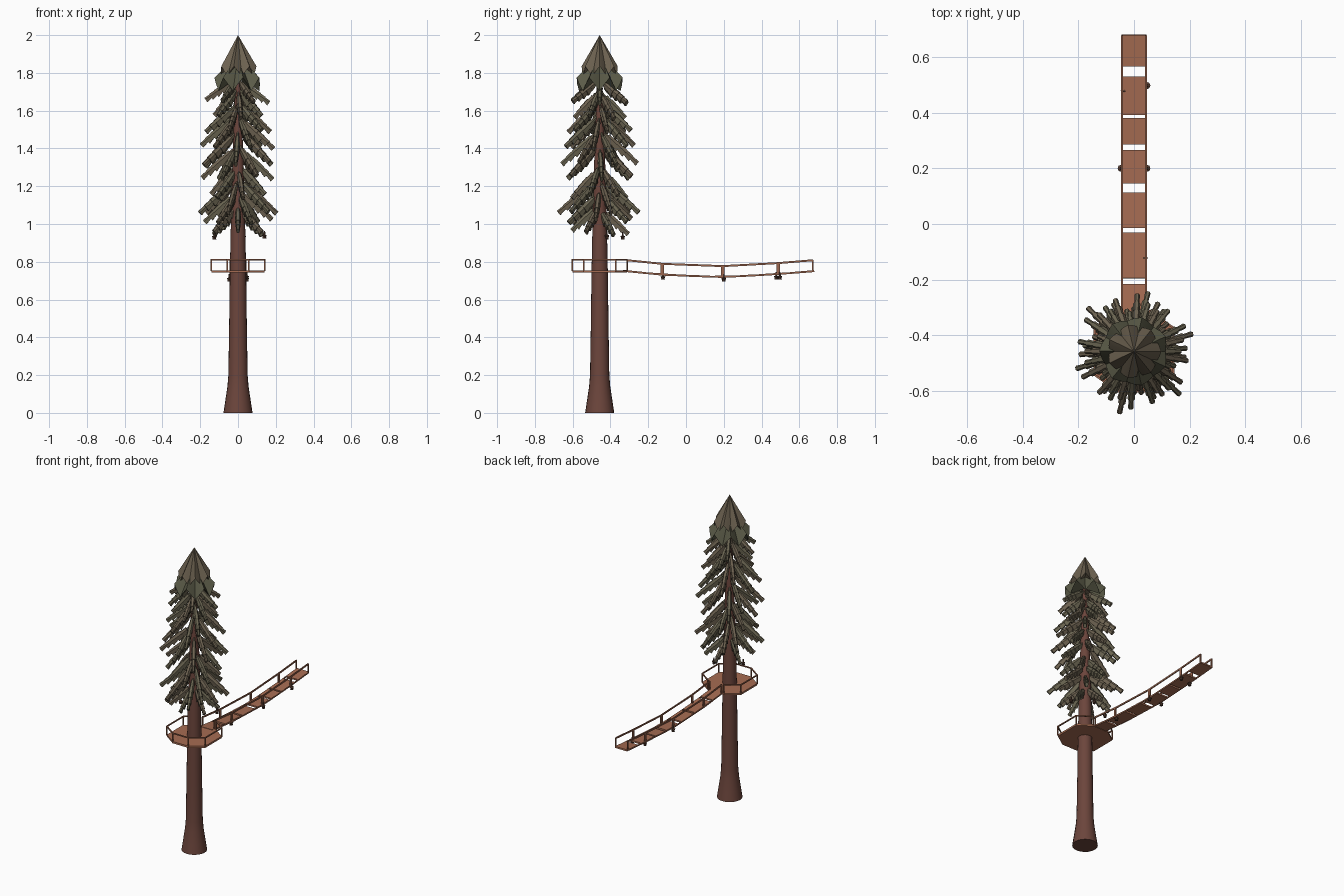
import bpy, bmesh, math, random
from mathutils import Vector

if "Cube" in bpy.data.objects:
    bpy.data.objects.remove(bpy.data.objects["Cube"])

random.seed(4)
CY = -0.457  # tree centre on y


def material(name, rgb):
    m = bpy.data.materials.new(name)
    m.diffuse_color = (*rgb, 1)
    m.use_nodes = True
    m.node_tree.nodes["Principled BSDF"].inputs["Base Color"].default_value = m.diffuse_color
    return m


BARK = material("bark", (0.15, 0.06, 0.045))
WOOD = material("planks", (0.38, 0.15, 0.085))
RAIL = material("rails", (0.32, 0.13, 0.075))
LEAF = [material("needles_olive", (0.14, 0.125, 0.08)), material("needles_brown", (0.15, 0.12, 0.08)),
        material("needles_green", (0.105, 0.105, 0.065))]
DARK = material("cones", (0.09, 0.045, 0.03))


def finish(bm, name, mat, smooth=False):
    bmesh.ops.recalc_face_normals(bm, faces=bm.faces)
    me = bpy.data.meshes.new(name)
    bm.to_mesh(me)
    bm.free()
    me.materials.append(mat)
    ob = bpy.data.objects.new(name, me)
    bpy.context.collection.objects.link(ob)
    if smooth:
        bpy.context.view_layer.objects.active = ob
        ob.select_set(True)
        bpy.ops.object.shade_smooth_by_angle(angle=math.radians(40))
        ob.select_set(False)
    return ob


def skin(bm, rings, cap=True):
    """Bridge equal-sized rings of points, capping both ends."""
    vs = [[bm.verts.new(p) for p in r] for r in rings]
    n = len(vs[0])
    for a, b in zip(vs, vs[1:]):
        for i in range(n):
            bm.faces.new((a[i], a[(i + 1) % n], b[(i + 1) % n], b[i]))
    if cap:
        bm.faces.new(vs[0])
        bm.faces.new(vs[-1])


def ring(r, z, n, cx=0.0, cy=CY):
    return [(cx + r * math.cos(math.tau * i / n), cy + r * math.sin(math.tau * i / n), z) for i in range(n)]


def beam(bm, a, b, w, h):
    """Rectangular bar from a to b."""
    a, b = Vector(a), Vector(b)
    d = (b - a).normalized()
    side = d.cross(Vector((0, 0, 1)))
    side = side.normalized() if side.length > 0.01 else Vector((1, 0, 0))
    up = side.cross(d)
    corners = [(-1, -1), (1, -1), (1, 1), (-1, 1)]
    skin(bm, [[p + side * (s * w / 2) + up * (t * h / 2) for s, t in corners] for p in (a, b)])


# Trunk with flared foot
TRUNK = [(0.077, 0), (0.068, 0.06), (0.056, 0.14), (0.051, 0.2), (0.047, 0.45), (0.043, 0.75),
         (0.039, 0.95), (0.030, 1.3), (0.020, 1.6), (0.010, 1.85)]
bm = bmesh.new()
skin(bm, [ring(r, z, 20) for r, z in TRUNK])
finish(bm, "trunk", BARK, True)


# Crown: two cones with pointed hems on a round outline
def crown(name, r, apex, tip, notch, teeth, inner, mat, phase):
    bm = bmesh.new()
    n = teeth * 4
    top = bm.verts.new((0, CY, apex))
    mid = bm.verts.new((0, CY, inner))
    hem = []
    for i in range(n):
        a = math.tau * (i / n + phase)
        t = (0, 0.5, 1, 0.5)[i % 4]
        rr = r * (1 - 0.10 * t)
        hem.append(bm.verts.new((rr * math.cos(a), CY + rr * math.sin(a), notch + (tip - notch) * t)))
    for i in range(n):
        j = (i + 1) % n
        bm.faces.new((top, hem[i], hem[j]))
        bm.faces.new((mid, hem[j], hem[i]))
    finish(bm, name, mat, True)


crown("crown_top", 0.098, 2.0, 1.782, 1.835, 7, 1.84, LEAF[1], 0.0)
crown("crown_skirt", 0.125, 1.90, 1.704, 1.775, 7, 1.78, LEAF[2], 0.07)


# Drooping branches: straight back, serrated underside
def branch(angle, z_tip, reach, drop, mat):
    out = Vector((math.cos(angle), math.sin(angle), 0))
    side = Vector((-out.y, out.x, 0))
    start = Vector((0, CY, z_tip + drop)) + out * 0.012
    end = Vector((0, CY, z_tip)) + out * reach
    up = (end - start).normalized().cross(side)
    if up.z < 0:
        up = -up
    rings, clumps = [], 6
    for k in range(clumps):
        s = (0.4, 0.8, 1.0, 0.95, 0.8, 0.6)[k]
        for t, f in ((k / clumps, 0.85), ((k + 1) / clumps, 1.03)):
            p = start.lerp(end, t)
            w, low, top = 0.0165 * s * f, -0.030 * s * f * f, 0.015 * s
            section = ((-0.5, top), (0.5, top), (1, 0), (0.6, low), (-0.6, low), (-1, 0))
            rings.append([p + side * (u * w) + up * v for u, v in section])
    bm = bmesh.new()
    skin(bm, rings)
    finish(bm, "branch", mat)


TIERS = [(1.65, 0.170, 0.11), (1.57, 0.135, 0.13), (1.49, 0.180, 0.14), (1.41, 0.195, 0.16),
         (1.32, 0.205, 0.17), (1.25, 0.190, 0.16), (1.15, 0.150, 0.15), (1.065, 0.220, 0.17),
         (1.02, 0.185, 0.15), (0.955, 0.150, 0.13)]
for t, (z, reach, drop) in enumerate(TIERS):
    for k in range(6):
        a = math.tau * k / 6 + t * 0.64
        branch(a, z + random.uniform(-0.012, 0.012),
               reach * random.uniform(0.97, 1.03), drop, LEAF[(t + k) % 2])

# Octagonal platform around the trunk
OCT = [(0.057, 0.145), (0.141, 0.085), (0.141, -0.085), (0.057, -0.145)]
OCT += [(-x, y) for x, y in reversed(OCT)]
OCT = [(x, y + CY) for x, y in OCT]
bm = bmesh.new()
skin(bm, [[(x, y, z) for x, y in OCT] for z in (0.743, 0.755)])
finish(bm, "platform", WOOD)

# Platform railing, open toward the bridge
bm = bmesh.new()
for x, y in OCT:
    beam(bm, (x, y, 0.75), (x, y, 0.812), 0.007, 0.007)
for (x, y), (u, v) in zip(OCT, OCT[1:]):
    beam(bm, (x, y, 0.81), (u, v, 0.81), 0.007, 0.007)
finish(bm, "platform_railing", RAIL)

# Sagging bridge
SAG = [(-0.31, 0.75), (-0.125, 0.731), (0.195, 0.719), (0.488, 0.735), (0.672, 0.75)]


def sag(y):
    for (a, za), (b, zb) in zip(SAG, SAG[1:]):
        if y <= b or b == SAG[-1][0]:
            return za + (zb - za) * (y - a) / (b - a)


bm = bmesh.new()
for a, b in [(-0.335, -0.215), (-0.195, -0.03), (-0.015, 0.112), (0.145, 0.265),
             (0.285, 0.38), (0.392, 0.53), (0.565, 0.679)]:
    beam(bm, (0, a, sag(a)), (0, b, sag(b)), 0.09, 0.010)
finish(bm, "bridge_planks", WOOD)

# Bridge railing on both sides
bm = bmesh.new()
for x in (-0.043, 0.043):
    for (a, za), (b, zb) in zip(SAG, SAG[1:]):
        beam(bm, (x, a, za), (x, b, zb), 0.005, 0.009)
        beam(bm, (x, a, za + 0.058), (x, b, zb + 0.058), 0.006, 0.010)
    for i, (y, z) in enumerate(SAG):
        w = 0.018 if 0 < i < 4 else 0.008
        beam(bm, (x, y, z), (x, y, z + 0.06), 0.006, w)
finish(bm, "bridge_railing", RAIL)

# Small hanging cones under the bridge and the lowest branches
bm = bmesh.new()
HANG = [(-0.046, 0.2, 0.722), (0.046, 0.2, 0.722), (0.046, 0.497, 0.733), (-0.035, 0.478, 0.733),
        (0.036, -0.122, 0.731), (0.14, -0.42, 0.95), (-0.125, -0.42, 0.945), (0.03, -0.335, 0.945)]
for x, y, z in HANG:
    skin(bm, [ring(r, z + d, 8, x, y) for r, d in
              ((0.004, 0.012), (0.005, -0.006), (0.013, -0.010), (0.009, -0.018), (0.010, -0.026))])
finish(bm, "hanging_cones", DARK)
